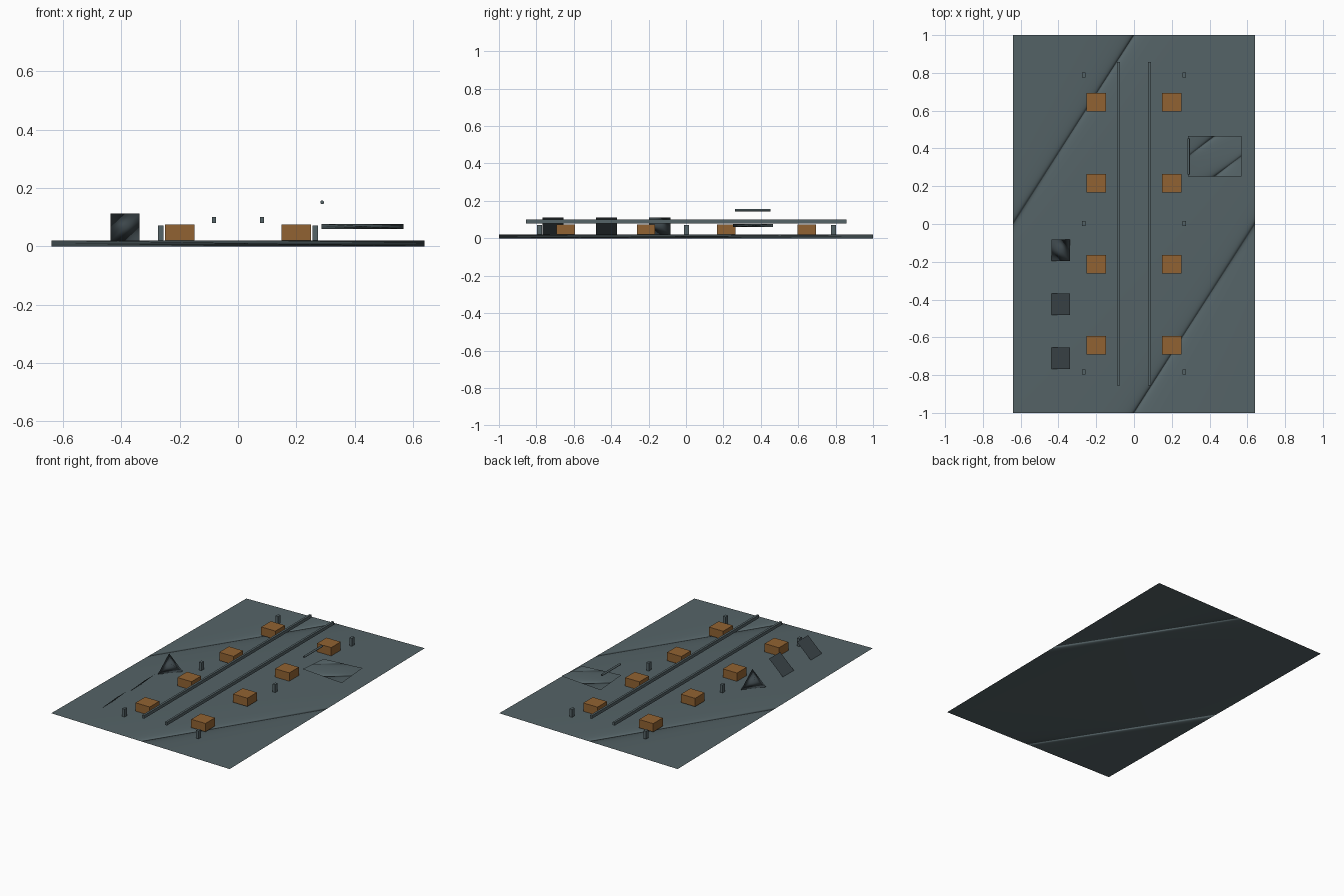
import bpy, bmesh, math
from mathutils import Vector

if "Cube" in bpy.data.objects:
    bpy.data.objects.remove(bpy.data.objects["Cube"])

def material(name, color):
    m = bpy.data.materials.new(name)
    m.diffuse_color = (*color, 1)
    m.use_nodes = True
    m.node_tree.nodes["Principled BSDF"].inputs["Base Color"].default_value = m.diffuse_color
    return m

SLATE = material("slate", (0.09, 0.125, 0.135))
DARK = material("dark_slate", (0.046, 0.062, 0.07))
ORANGE = material("orange_brown", (0.285, 0.123, 0.032))

def add_mesh(name, verts, faces, mat):
    me = bpy.data.meshes.new(name)
    me.from_pydata(verts, [], faces)
    me.materials.append(mat)
    ob = bpy.data.objects.new(name, me)
    bpy.context.collection.objects.link(ob)
    return ob

def box(name, lo, hi, mat):
    v = [(x, y, z) for x in (lo[0], hi[0]) for y in (lo[1], hi[1]) for z in (lo[2], hi[2])]
    f = [(0, 1, 3, 2), (4, 6, 7, 5), (0, 4, 5, 1), (2, 3, 7, 6), (0, 2, 6, 4), (1, 5, 7, 3)]
    return add_mesh(name, v, f, mat)

def twisted_sheet(name, lo, hi, mat, flip=False):
    # four alternating box corners, closed as a thin wedge
    a, b = (lo[2], hi[2]) if flip else (hi[2], lo[2])
    v = [(lo[0], lo[1], a), (hi[0], lo[1], b), (hi[0], hi[1], a), (lo[0], hi[1], b)]
    if flip:
        f = [(0, 1, 3), (1, 2, 3), (0, 2, 1), (0, 3, 2)]
    else:
        f = [(0, 1, 2), (0, 2, 3), (0, 3, 1), (1, 3, 2)]
    me = add_mesh(name, v, f, mat).data
    # smooth shading with evenly averaged face normals
    me.shade_smooth()
    normals = [sum((p.normal for p in me.polygons if i in p.vertices[:]), Vector()).normalized()
               for i in range(4)]
    me.normals_split_custom_set_from_vertices(normals)

# Ground plate and raised side panel
twisted_sheet("base_plate", (-0.64, -1, 0), (0.64, 1, 0.02), SLATE)
twisted_sheet("side_panel", (0.287, 0.252, 0.06), (0.568, 0.466, 0.076), SLATE)

# Dark wedge and two tilted panels
twisted_sheet("dark_wedge", (-0.437, -0.197, 0.02), (-0.338, -0.082, 0.112), DARK, True)
for i, y in enumerate((-0.425, -0.711)):
    v = [(-0.437, y - 0.057, 0.02), (-0.338, y - 0.057, 0.112),
         (-0.338, y + 0.057, 0.112), (-0.437, y + 0.057, 0.02)]
    add_mesh(f"tilted_panel_{i}", v, [(0, 1, 2, 3)], DARK)

# Two rows of orange blocks, rails and small posts
for side, s in (("left", -1), ("right", 1)):
    for i in range(4):
        x, y = s * 0.2, -0.643 + i * 0.4295
        box(f"{side}_block_{i}", (x - 0.051, y - 0.049, 0.02), (x + 0.051, y + 0.049, 0.074), ORANGE)
    x = s * 0.082
    box(f"{side}_rail", (x - 0.007, -0.855, 0.08), (x + 0.007, 0.858, 0.1), SLATE)
    for i in range(3):
        x, y = s * 0.265, 0.003 + (i - 1) * 0.786
        box(f"{side}_post_{i}", (x - 0.009, y - 0.013, 0.02), (x + 0.009, y + 0.013, 0.071), SLATE)

# Thin round rod above the side panel
bpy.ops.mesh.primitive_cylinder_add(vertices=16, radius=0.0065, depth=0.19,
                                    location=(0.289, 0.357, 0.151), rotation=(math.pi / 2, 0, 0))
rod = bpy.context.object
rod.name = "rod"
rod.data.materials.append(SLATE)
bpy.ops.object.shade_smooth_by_angle()
